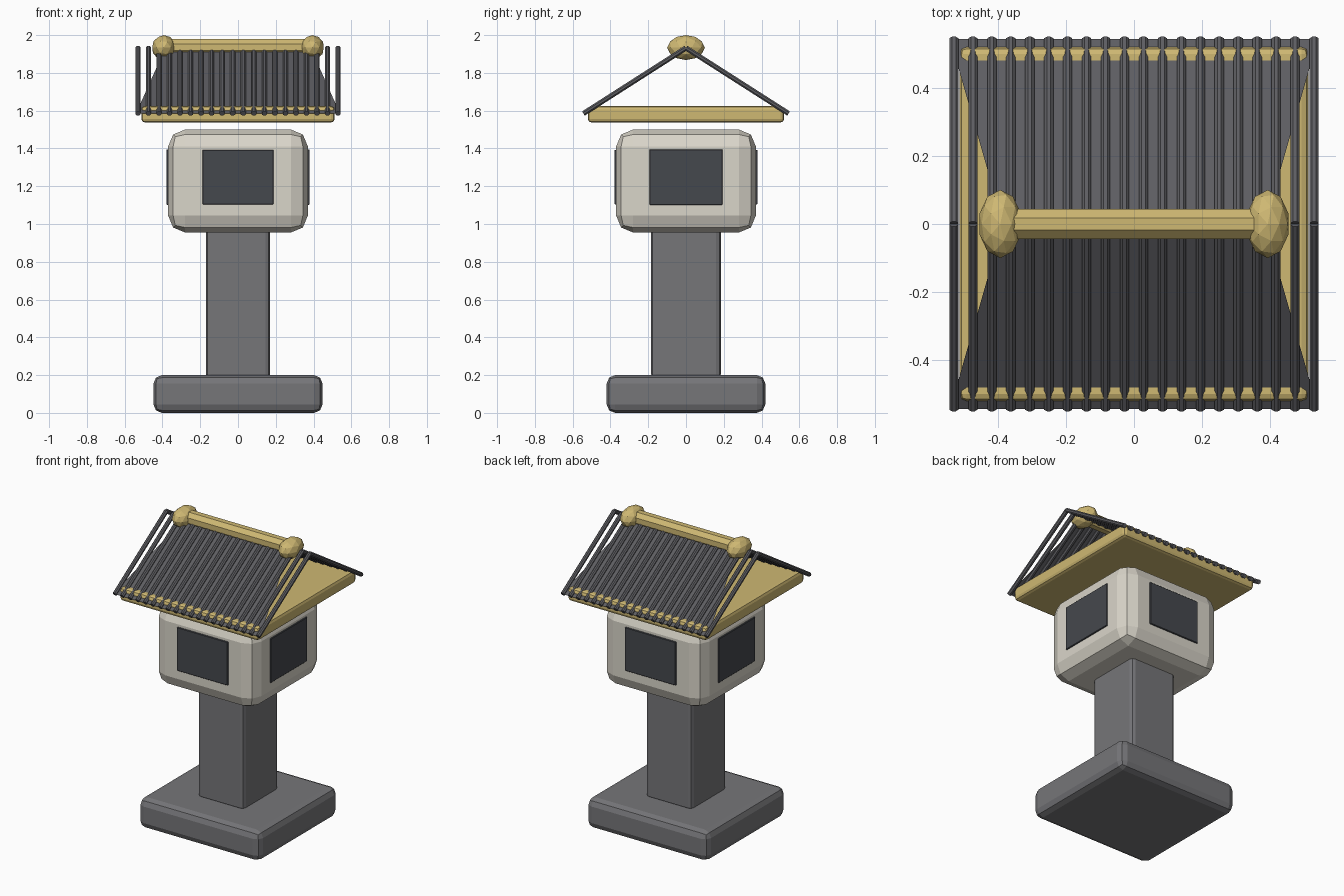
import bpy, bmesh
from math import pi
from mathutils import Vector, Matrix

if "Cube" in bpy.data.objects:
    bpy.data.objects.remove(bpy.data.objects["Cube"])


def material(name, rgb):
    m = bpy.data.materials.new(name)
    m.diffuse_color = (*rgb, 1)
    m.use_nodes = True
    m.node_tree.nodes["Principled BSDF"].inputs["Base Color"].default_value = m.diffuse_color
    return m


STONE = material("stone", (0.18, 0.18, 0.19))
CREAM = material("cream", (0.70, 0.67, 0.59))
DARK = material("dark_glass", (0.06, 0.065, 0.075))
GOLD = material("gold", (0.62, 0.48, 0.17))
TILE = material("tile", (0.11, 0.11, 0.12))


def finish(name, bm, mat):
    me = bpy.data.meshes.new(name)
    bm.to_mesh(me)
    bm.free()
    me.materials.append(mat)
    ob = bpy.data.objects.new(name, me)
    bpy.context.collection.objects.link(ob)
    return ob


def box(name, size, center, mat, bevel=0, segments=2):
    bm = bmesh.new()
    bmesh.ops.create_cube(bm, size=1, matrix=Matrix.Translation(center) @ Matrix.Diagonal((*size, 1)))
    if bevel:
        bmesh.ops.bevel(bm, geom=bm.edges[:], offset=bevel, segments=segments,
                        profile=0.5, affect='EDGES')
    return finish(name, bm, mat)


def add_rod(bm, a, b, radius, sides=8):
    a, b = Vector(a), Vector(b)
    d = b - a
    rot = d.to_track_quat('Z', 'Y').to_matrix().to_4x4()
    bmesh.ops.create_cone(bm, cap_ends=True, segments=sides, radius1=radius, radius2=radius,
                          depth=d.length, matrix=Matrix.Translation((a + b) / 2) @ rot
                          @ Matrix.Rotation(pi / sides, 4, 'Z'))


# Base, post and lamp housing
box("base", (0.895, 0.84, 0.20), (0, 0, 0.10), STONE, 0.045)
box("post", (0.34, 0.37, 0.80), (0, 0, 0.58), STONE, 0.025)
box("lamp_housing", (0.74, 0.74, 0.545), (0, 0, 1.2275), CREAM, 0.09)

# Windows on all four sides
for side, s in (("front", -1), ("back", 1)):
    box(side + "_window", (0.375, 0.02, 0.29), (0, s * 0.368, 1.248), DARK, 0.003, 1)
for side, s in (("left", -1), ("right", 1)):
    box(side + "_window", (0.02, 0.385, 0.295), (s * 0.368, 0, 1.248), DARK, 0.003, 1)

# Eave slab under the open gable roof
box("eave_slab", (1.024, 1.04, 0.088), (0, 0, 1.581), GOLD, 0.02)

# Tapered roof panels with a row of tile rods on each slope
RIDGE_Z, EAVE_Y, EAVE_Z = 1.932, 0.543, 1.585
for side, s in (("front", -1), ("back", 1)):
    bm = bmesh.new()
    corners = [(-0.54, s * EAVE_Y, EAVE_Z), (0.54, s * EAVE_Y, EAVE_Z),
               (0.385, 0, RIDGE_Z), (-0.385, 0, RIDGE_Z)]
    face = bm.faces.new([bm.verts.new(c) for c in corners])
    face.normal_update()
    if face.normal.z < 0:
        face.normal_flip()
    finish(side + "_roof_panel", bm, TILE)

    bm = bmesh.new()
    for i in range(20):
        x = (i - 9.5) * 0.0557
        add_rod(bm, (x, s * EAVE_Y, EAVE_Z), (x, 0, RIDGE_Z), 0.0145)
    finish(side + "_tile_rods", bm, TILE)

# Ridge beam and faceted end knobs
bm = bmesh.new()
add_rod(bm, (-0.39, 0, 1.936), (0.39, 0, 1.936), 0.047)
finish("ridge_beam", bm, GOLD)
for side, s in (("left", -1), ("right", 1)):
    bm = bmesh.new()
    bmesh.ops.create_icosphere(bm, subdivisions=2, radius=1,
                               matrix=Matrix.Translation((s * 0.393, 0, 1.934))
                               @ Matrix.Diagonal((0.064, 0.1, 0.066, 1)))
    finish(side + "_ridge_knob", bm, GOLD)
